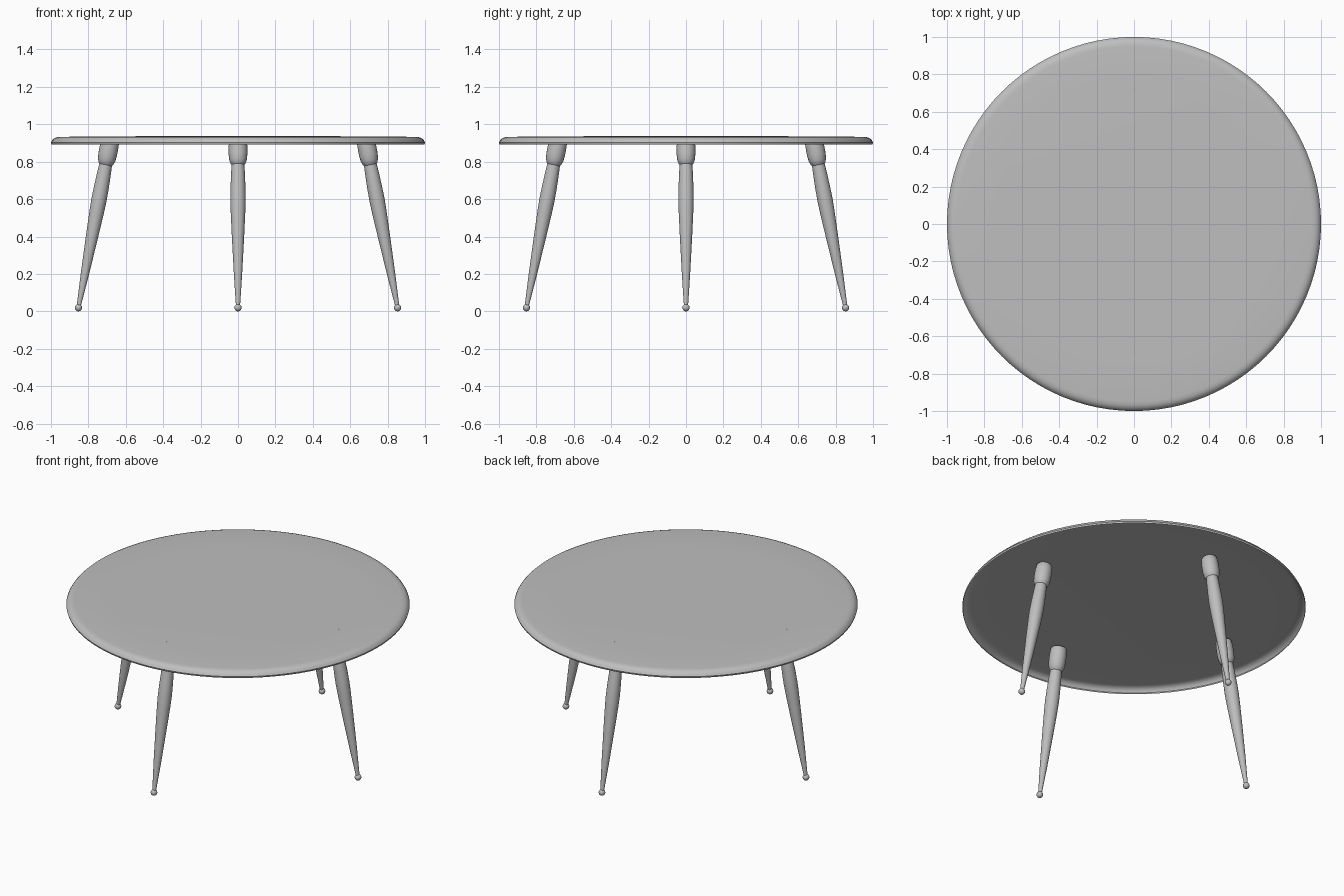
import bpy
import bmesh
from math import atan2, cos, hypot, pi, radians, sin
from mathutils import Matrix, Vector

cube = bpy.data.objects.get("Cube")
if cube:
    bpy.data.objects.remove(cube, do_unlink=True)

GREY = (0.52, 0.52, 0.52, 1)
grey = bpy.data.materials.new("plain grey")
grey.use_nodes = True
grey.diffuse_color = GREY
grey.node_tree.nodes["Principled BSDF"].inputs["Base Color"].default_value = GREY


def lathe(name, profile, segments, matrix=Matrix()):
    """Spin a list of (radius, height) points around the local z axis."""
    bm = bmesh.new()
    verts = [bm.verts.new((r, 0, z)) for r, z in profile]
    edges = [bm.edges.new(pair) for pair in zip(verts, verts[1:])]
    bmesh.ops.spin(bm, geom=verts + edges, axis=(0, 0, 1), cent=(0, 0, 0),
                   angle=2 * pi, steps=segments, use_merge=True)
    bmesh.ops.remove_doubles(bm, verts=bm.verts[:], dist=0.0001)
    bmesh.ops.recalc_face_normals(bm, faces=bm.faces[:])
    # Keep outward normals on open shells
    if sum(f.normal.dot(f.calc_center_median() - Vector((0, 0, profile[0][1] - 0.5)))
           for f in bm.faces) < 0:
        bmesh.ops.reverse_faces(bm, faces=bm.faces[:])
    mesh = bpy.data.meshes.new(name)
    bm.to_mesh(mesh)
    bm.free()
    mesh.materials.append(grey)
    obj = bpy.data.objects.new(name, mesh)
    bpy.context.collection.objects.link(obj)
    obj.matrix_world = matrix
    bpy.ops.object.select_all(action="DESELECT")
    obj.select_set(True)
    bpy.context.view_layer.objects.active = obj
    bpy.ops.object.shade_smooth_by_angle(angle=radians(40))
    return obj


# Round top: a thin, slightly domed shell with a rolled rim, open underneath
lathe("table_top", [(0, 0.938), (0.4, 0.937), (0.75, 0.935), (0.95, 0.933),
                    (0.968, 0.931), (0.983, 0.925), (0.993, 0.915),
                    (1, 0.903), (0.997, 0.893)], 96)

# Leg parts, measured along the leg from the centre of its foot
FOOT_OUT, HEAD_OUT, FOOT_Z, HEAD_Z = 0.853, 0.68, 0.0195, 0.928
length = hypot(FOOT_OUT - HEAD_OUT, HEAD_Z - FOOT_Z)
tilt = atan2(FOOT_OUT - HEAD_OUT, HEAD_Z - FOOT_Z)

shaft = [(0.011, 0.01), (0.022, 0.18), (0.033, 0.39), (0.039, 0.52),
         (0.041, 0.585), (0.04, 0.65), (0.037, 0.73), (0.032, 0.82)]
socket = [(0, 0.775), (0.032, 0.775), (0.04, 0.785), (0.047, 0.805),
          (0.05, 0.835), (0.05, 0.88), (0.047, length - 0.008),
          (0.04, length), (0, length)]
ball = [(0.0195 * sin(pi * i / 10), -0.0195 * cos(pi * i / 10)) for i in range(11)]

# Four splayed legs
for i, side in enumerate(("left", "back", "right", "front")):
    place = (Matrix.Rotation(i * pi / 2, 4, "Z")
             @ Matrix.Translation((FOOT_OUT, 0, FOOT_Z))
             @ Matrix.Rotation(-tilt, 4, "Y"))
    lathe(side + "_leg_shaft", shaft, 24, place)
    lathe(side + "_leg_socket", socket, 24, place)
    lathe(side + "_leg_foot", ball, 20, place)
